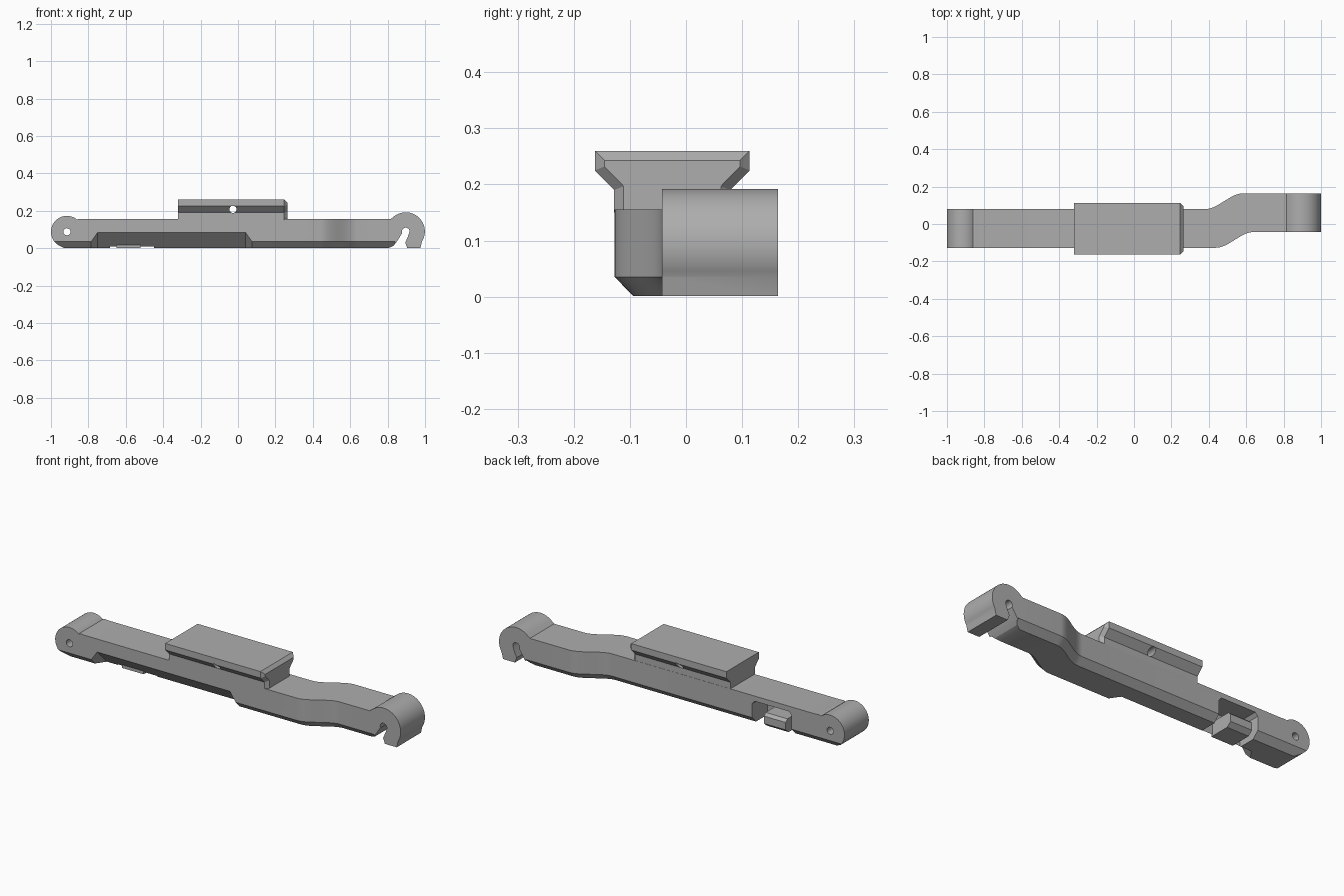
import bpy, bmesh
from math import cos, sin, radians, pi

cube = bpy.data.objects.get("Cube")
if cube:
    bpy.data.objects.remove(cube, do_unlink=True)

grey = bpy.data.materials.new("plain_grey")
grey.use_nodes = True
colour = (0.42, 0.42, 0.42, 1)
grey.diffuse_color = colour
grey.node_tree.nodes["Principled BSDF"].inputs["Base Color"].default_value = colour


def finish(name, bm):
    bmesh.ops.recalc_face_normals(bm, faces=bm.faces[:])
    mesh = bpy.data.meshes.new(name)
    bm.to_mesh(mesh)
    bm.free()
    mesh.materials.append(grey)
    obj = bpy.data.objects.new(name, mesh)
    bpy.context.scene.collection.objects.link(obj)
    return obj


def loft(name, sections):
    """Skin a row of closed sections and cap both ends."""
    bm = bmesh.new()
    rings = [[bm.verts.new(p) for p in s] for s in sections]
    n = len(rings[0])
    for a, b in zip(rings, rings[1:]):
        for i in range(n):
            j = (i + 1) % n
            bm.faces.new((a[i], a[j], b[j], b[i]))
    bm.faces.new(rings[0])
    bm.faces.new(rings[-1])
    return finish(name, bm)


def side_prism(name, outline, y0=-0.3, y1=0.3):
    return loft(name, [[(x, y, z) for x, z in outline] for y in (y0, y1)])


def hull(name, points):
    bm = bmesh.new()
    for p in points:
        bm.verts.new(p)
    res = bmesh.ops.convex_hull(bm, input=bm.verts[:])
    junk = [v for v in res["geom_interior"] if isinstance(v, bmesh.types.BMVert)]
    bmesh.ops.delete(bm, geom=junk, context="VERTS")
    return finish(name, bm)


def arc(cx, cz, r, a0, a1, n=24):
    angles = [radians(a0 + (a1 - a0) * i / n) for i in range(n + 1)]
    return [(cx + r * cos(a), cz + r * sin(a)) for a in angles]


def combine(target, tool, operation):
    mod = target.modifiers.new("combine", "BOOLEAN")
    mod.operation = operation
    mod.solver = "EXACT"
    mod.object = tool
    bpy.context.view_layer.objects.active = target
    bpy.ops.object.modifier_apply(modifier=mod.name)
    bpy.data.objects.remove(tool, do_unlink=True)


# Bar: sections along its length with chamfered lower edges and a sideways bend
def bar_section(x, shift, skew, c):
    y0, y1 = -0.127 + shift, 0.08 + shift
    a, b = x + skew, x - skew
    return [(a, y0, 0.3), (a, y0, 0.035), (a, y0 + c, 0),
            (b, y1 - c, 0), (b, y1, 0.035), (b, y1, 0.3)]


sections = [bar_section(-1.1, 0, 0, 0.034)]
steps = 18
for i in range(steps + 1):
    t = i / steps
    sections.append(bar_section(0.41 + 0.2 * t, 0.084 * t * t * (3 - 2 * t), 0.028, 0.034))
sections += [bar_section(0.84, 0.084, 0, 0.034), bar_section(0.842, 0.084, 0, 0.0005),
             bar_section(1.1, 0.084, 0, 0.0005)]
bar = loft("hooked_bar", sections)

# Side profile: round eye at one end, open hook at the other
profile = arc(-0.915, 0.088, 0.085, 50, 238)
profile += [(-0.93, 0.001), (0.805, 0.001), (0.83, 0.012), (0.845, 0.03), (0.878, 0.08)]
profile += arc(0.897, 0.09, 0.02, 190, -25, 14)
profile += [(0.91, 0.066), (0.894, 0.03), (0.905, 0.001), (0.975, 0.001)]
profile += arc(0.897, 0.09, 0.102, -32, 125)
profile += [(0.815, 0.155), (-0.83, 0.155), (-0.85, 0.157)]
combine(bar, side_prism("side_profile", profile), "INTERSECT")

# Deep sloping relief along the front lower edge
relief = []
for inner, outer in ((-0.75, -0.785), (0.04, 0.075)):
    relief += [(inner, -0.14, 0.098), (inner, -0.03, -0.012), (outer, -0.14, 0.048),
               (outer, -0.08, -0.012), (outer, -0.14, -0.012)]
combine(bar, hull("relief", relief), "DIFFERENCE")

# Latch pocket in the back, open below
pocket = [(-0.685, -0.02), (-0.685, 0.11), (-0.67, 0.127),
          (-0.465, 0.127), (-0.45, 0.11), (-0.45, -0.02)]
combine(bar, side_prism("pocket", pocket, -0.05, 0.2), "DIFFERENCE")

# Latch tab standing in the pocket
tab = [(-0.06, 0.001), (0.055, 0.001), (0.08, 0.022), (0.08, 0.062), (0.065, 0.076), (-0.06, 0.076)]
combine(bar, loft("tab", [[(x, y, z) for y, z in tab] for x in (-0.65, -0.52)]), "UNION")


# Flared mounting rail with one bevelled end
def rail_section(x, d):
    mid, neck, wide = -0.0245, 0.1035 - d, 0.138 - d
    half = [(neck, 0.15), (neck, 0.19 + d * 0.4), (wide, 0.225 + d * 0.4), (wide, 0.26 - d)]
    return [(x, mid + y, z) for y, z in half] + [(x, mid - y, z) for y, z in reversed(half)]


rail = loft("rail", [rail_section(-0.32, 0), rail_section(0.247, 0), rail_section(0.264, 0.017)])
combine(bar, rail, "UNION")

# Cross holes through the rail and the eye
for x, z, r in ((-0.027, 0.208, 0.019), (-0.915, 0.088, 0.019)):
    combine(bar, side_prism("hole", arc(x, z, r, 0, 345, 23)), "DIFFERENCE")

bpy.ops.object.select_all(action="DESELECT")
bar.select_set(True)
bpy.context.view_layer.objects.active = bar
bpy.ops.object.shade_smooth_by_angle(angle=pi / 7)
